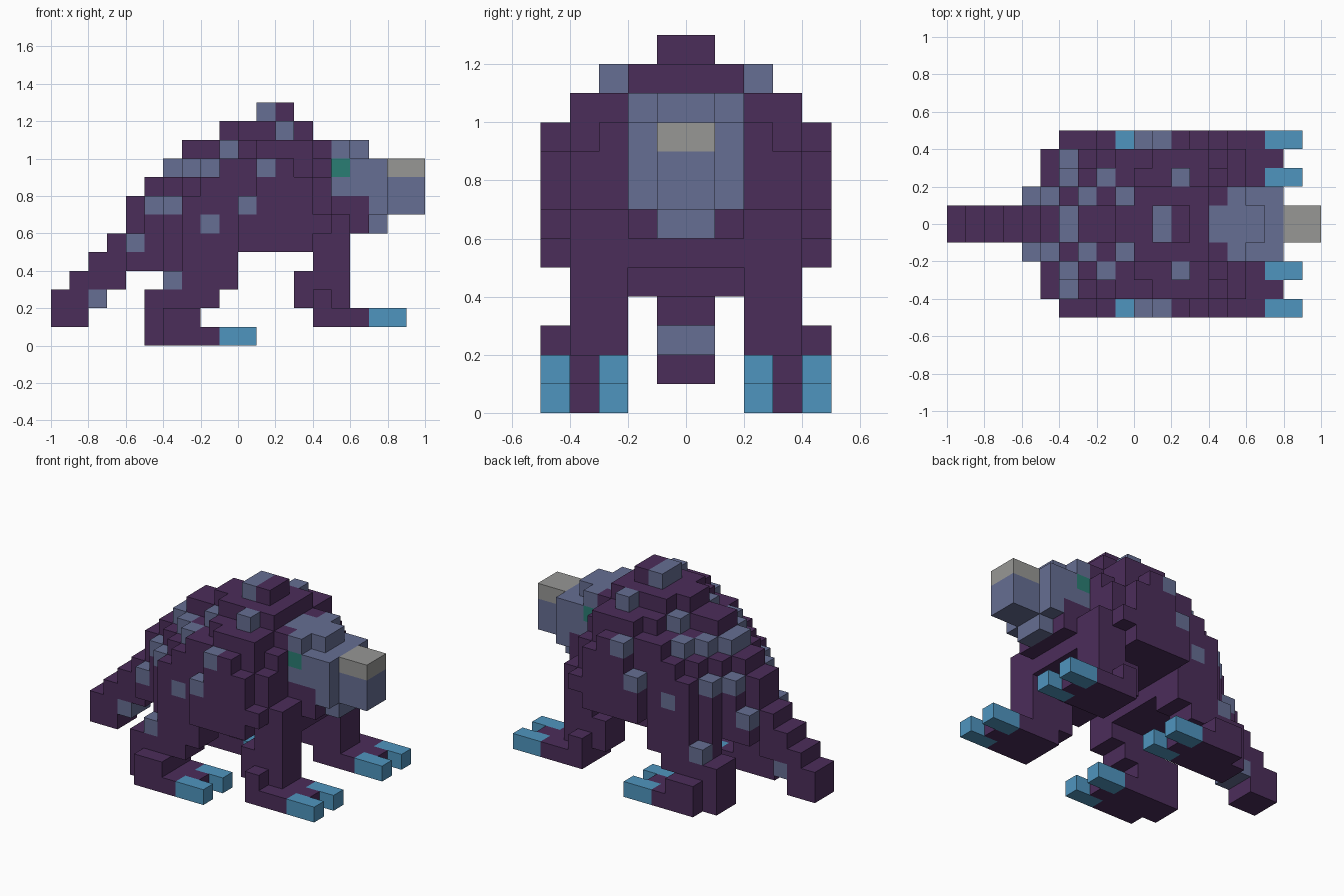
import bpy
import bmesh
from mathutils import Vector

cube = bpy.data.objects.get("Cube")
if cube:
    bpy.data.objects.remove(cube, do_unlink=True)

S = 0.1  # size of one block


def linear(c):
    c /= 255
    return c / 12.92 if c <= 0.04045 else ((c + 0.055) / 1.055) ** 2.4


def material(name, rgb):
    m = bpy.data.materials.new(name)
    col = [linear(c) for c in rgb] + [1.0]
    m.use_nodes = True
    m.node_tree.nodes["Principled BSDF"].inputs["Base Color"].default_value = col
    m.diffuse_color = col
    return m


PURPLE, SLATE, BLUE, GREY, GREEN = range(5)
MATS = [material("dark_purple", (75, 45, 90)), material("slate_blue", (102, 110, 147)),
        material("claw_blue", (79, 149, 191)), material("horn_grey", (151, 151, 149)),
        material("eye_green", (42, 125, 115))]

blocks = {}  # (x, y, z) -> (part, colour)


def fill(part, colour, x, layer, z, paired=False):
    """Fill a box of blocks on both sides; layer counts outward from the middle."""
    for i in range(*x):
        for j in range(*layer):
            for k in range(*z):
                for side, y in (("front", -1 - j), ("back", j)):
                    name = f"{part}_{side}_side" if paired else part
                    blocks[i, y, k] = (name, colour)


def spot(part, x, layer, z, paired=False):
    fill(part, SLATE, (x, x + 1), (layer, layer + 1), (z, z + 1), paired)


# Body: for each layer, the first column and the height of every column
humps = [(-6, (8, 9, 10, 11, 11, 12, 12, 13, 13, 12, 11)),
         (-6, (6, 8, 9, 10, 10, 11, 12, 12, 12, 12, 11)),
         (-4, (8, 9, 10, 10, 11, 11, 12, 11, 10)),
         (-3, (8, 9, 10, 10, 11, 11, 11, 9))]
for layer, (start, tops) in enumerate(humps):
    for x, top in enumerate(tops, start):
        fill("body", PURPLE, (x, x + 1), (layer, layer + 1), (4 if x < 0 else 5, top))

# Chest below the head
fill("body", PURPLE, (5, 6), (0, 2), (5, 8))
fill("body", PURPLE, (6, 7), (0, 2), (6, 8))

# Shoulders
for z, x in enumerate(((0, 4), (0, 5), (0, 4), (1, 4), (1, 3)), 5):
    fill("shoulder", PURPLE, x, (4, 5), (z, z + 1), True)

# Tail
for x, z in ((-10, (1, 3)), (-9, (1, 4)), (-8, (2, 5)), (-7, (3, 6))):
    fill("tail", PURPLE, (x, x + 1), (0, 1), z)
spot("tail", -8, 0, 2)

# Forelegs
fill("foreleg", PURPLE, (4, 6), (2, 4), (2, 7), True)
fill("foreleg", PURPLE, (3, 4), (2, 4), (2, 4), True)
fill("foreleg", PURPLE, (4, 5), (4, 5), (2, 3), True)

# Hind legs
fill("hind_leg", PURPLE, (-4, 0), (2, 4), (3, 4), True)
fill("hind_leg", PURPLE, (-5, -1), (2, 4), (2, 3), True)
fill("hind_leg", PURPLE, (-5, -2), (2, 4), (1, 2), True)
fill("hind_leg", PURPLE, (-5, -4), (2, 4), (0, 1), True)
fill("hind_leg", PURPLE, (-4, -2), (4, 5), (1, 2), True)
spot("hind_leg", -4, 3, 3, True)

# Feet with a middle toe and two claws
for part, heel, toe, z in (("forefoot", 4, 7, 1), ("hind_foot", -4, -1, 0)):
    level = (z, z + 1)
    fill(part, PURPLE, (heel, toe), (2, 5), level, True)
    fill(part, PURPLE, (toe, toe + 1), (3, 4), level, True)
    for layer in (2, 4):
        fill(part + "_claws", BLUE, (toe, toe + 2), (layer, layer + 1), level, True)

# Head with crown, jaw, snout, horn plate and eyes
fill("head", SLATE, (5, 8), (0, 2), (8, 10))
fill("head", SLATE, (7, 8), (0, 2), (7, 8))
fill("head", SLATE, (5, 6), (0, 2), (10, 11))
fill("head", SLATE, (4, 7), (0, 1), (10, 11))
fill("head", SLATE, (7, 8), (0, 1), (6, 7))
fill("head", GREEN, (5, 6), (1, 2), (9, 10))
fill("snout", SLATE, (8, 10), (0, 1), (7, 9))
fill("snout_horn", GREY, (8, 10), (0, 1), (9, 10))

# Spots on the back and shoulders: column, layer, height
for x, layer, z in ((1, 0, 12), (-4, 0, 9), (-6, 1, 5), (-5, 1, 7), (-3, 1, 9),
                    (-1, 1, 10), (-4, 2, 7), (-2, 2, 9), (2, 2, 11), (-2, 3, 6)):
    spot("body", x, layer, z)
spot("shoulder", 0, 4, 7, True)
spot("shoulder", 1, 4, 9, True)


def build(part):
    """Skin one part's blocks with a closed surface and merge its flat faces."""
    bm = bmesh.new()
    corners = {}

    def vert(p):
        key = tuple(round(c) for c in p)
        if key not in corners:
            corners[key] = bm.verts.new(Vector(key) * S)
        return corners[key]

    for cell, (name, colour) in blocks.items():
        if name != part:
            continue
        for axis in range(3):
            for sign in (0, 1):
                near = list(cell)
                near[axis] += 2 * sign - 1
                if blocks.get(tuple(near), ("",))[0] == part:
                    continue
                u, v = Vector((0, 0, 0)), Vector((0, 0, 0))
                u[(axis + 1) % 3] = v[(axis + 2) % 3] = 1
                o = Vector(cell)
                o[axis] += sign
                quad = [o, o + u, o + u + v, o + v]
                face = bm.faces.new([vert(p) for p in (quad if sign else quad[::-1])])
                face.material_index = colour
    bmesh.ops.dissolve_limit(bm, angle_limit=0.01, verts=bm.verts[:],
                             edges=bm.edges[:], delimit={'MATERIAL'})
    mesh = bpy.data.meshes.new(part)
    bm.to_mesh(mesh)
    bm.free()
    for m in MATS:
        mesh.materials.append(m)
    bpy.context.collection.objects.link(bpy.data.objects.new(part, mesh))


for part in sorted({name for name, _ in blocks.values()}):
    build(part)
